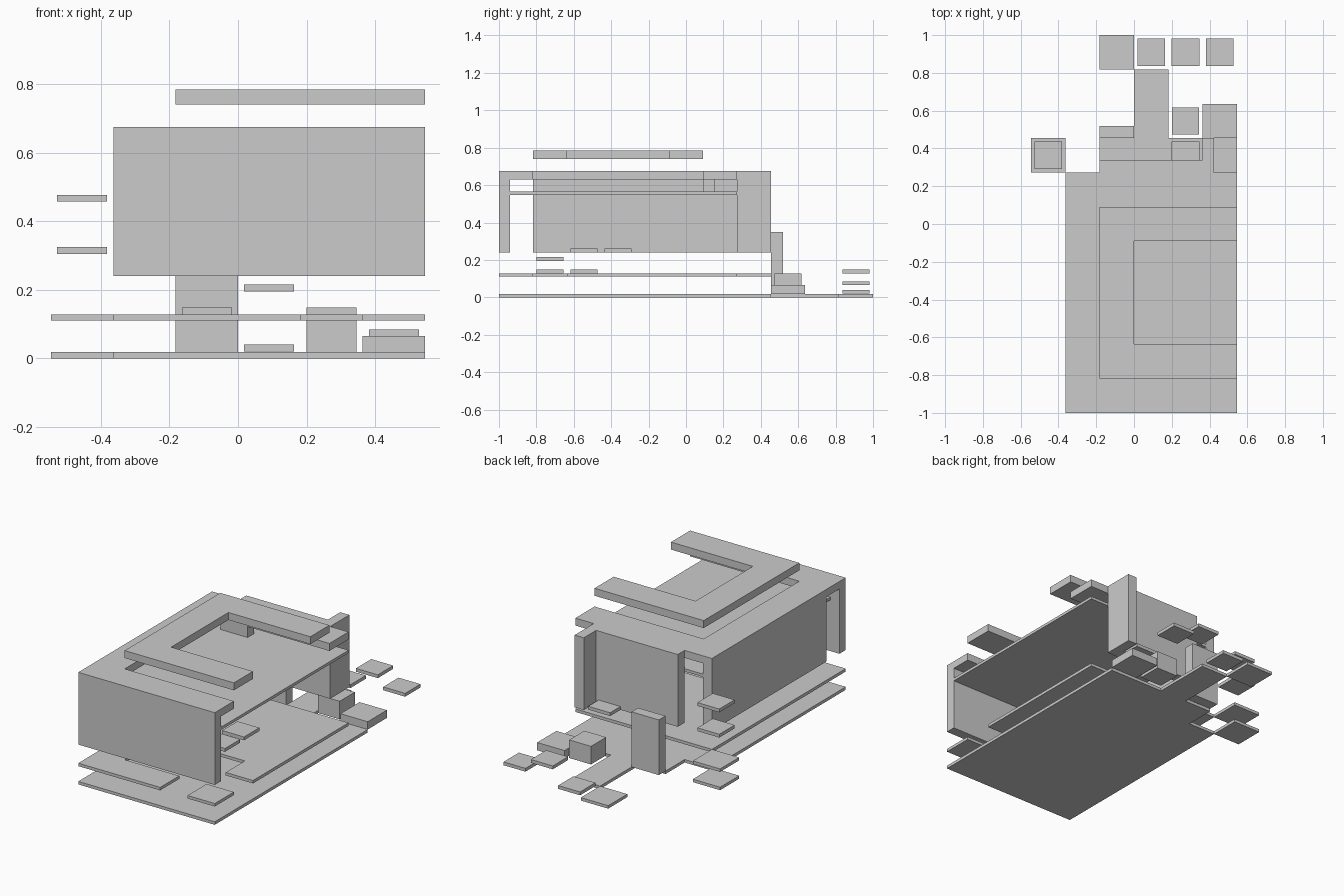
import bpy, bmesh

if "Cube" in bpy.data.objects:
    bpy.data.objects.remove(bpy.data.objects["Cube"])

U = 2 / 11        # grid cell
T = 0.018         # thin slab thickness

grey = bpy.data.materials.new("light_grey")
grey.diffuse_color = (0.6, 0.6, 0.6, 1)
grey.use_nodes = True
grey.node_tree.nodes["Principled BSDF"].inputs["Base Color"].default_value = grey.diffuse_color


def prism(name, outline, z0, z1):
    """Extrude a flat outline (x, y points) from z0 to z1."""
    bm = bmesh.new()
    face = bm.faces.new([bm.verts.new((x, y, z0)) for x, y in outline])
    top = bmesh.ops.extrude_face_region(bm, geom=[face])["geom"]
    for v in top:
        if isinstance(v, bmesh.types.BMVert):
            v.co.z = z1
    bmesh.ops.recalc_face_normals(bm, faces=bm.faces)
    me = bpy.data.meshes.new(name)
    bm.to_mesh(me)
    bm.free()
    me.materials.append(grey)
    ob = bpy.data.objects.new(name, me)
    bpy.context.collection.objects.link(ob)
    return ob


def box(name, x0, x1, y0, y1, z0, z1):
    return prism(name, [(x0, y0), (x1, y0), (x1, y1), (x0, y1)], z0, z1)


def cells(name, outline, z0, z1):
    """Prism whose outline is given in grid cells (column, row)."""
    return prism(name, [((c - 3) * U, r * U - 1) for c, r in outline], z0, z1)


def pad(name, c, r, z, h=0.02):
    """Small square plate inset in a grid cell."""
    x, y, m = (c - 3) * U, r * U - 1, 0.018
    return box(name, x + m, x + U - m, y + m, y + U - m, z, z + h)


# Ground slab with rear porch and path
cells("ground_slab", [(1, 0), (6, 0), (6, 8), (4, 8), (4, 10), (3, 10),
                      (3, 8), (2, 8), (2, 7), (1, 7)], 0, T)
cells("rear_ground_tile", [(2, 10), (3, 10), (3, 11), (2, 11)], 0, T)
for i, z in enumerate((0, 0.11)):
    cells(f"side_tile_{i}", [(0, 7), (1, 7), (1, 8), (0, 8)], z, z + T)

# Lower floor wrapping around the stair opening
cells("lower_floor", [(1, 0), (4, 0), (4, 1), (2, 1), (2, 3), (5, 3),
                      (5, 2), (6, 2), (6, 7), (1, 7)], 0.11, 0.11 + T)
cells("front_corner_tile", [(5, 0), (6, 0), (6, 1), (5, 1)], 0.11, 0.11 + T)

# Walls
X0, X1 = -2 * U, 3 * U
box("front_wall", X0, X1, -1, -0.94, 0.24, 0.675)
box("left_wall", X0, X0 + 0.06, -0.818, 0.273, 0.24, 0.63)
box("back_wall", -U, 0.362, 0.273, 0.338, 0.24, 0.675)
box("back_fin_wall", 0.362, 0.423, 0.273, 0.455, 0.24, 0.675)
box("upper_partition", -U, 0, 0.091, 0.152, 0.565, 0.63)

# Upper floor and the two open-sided roof rings
box("upper_floor", X0 + 0.06, X1, -0.94, 0.273, 0.548, 0.565)
prism("lower_roof", [(X0, -0.94), (X1, -0.94), (X1, -0.818), (-U, -0.818),
                     (-U, 0.091), (X1, 0.091), (X1, 0.273), (X0, 0.273)],
      0.63, 0.675)
cells("upper_roof", [(2, 1), (6, 1), (6, 2), (3, 2), (3, 5), (6, 5),
                     (6, 6), (2, 6)], 0.74, 0.785)

# Rear blocks
box("door_block", -U, 0, 0.455, 0.518, T, 0.35)
box("cube_block", 0.2, 0.345, 0.474, 0.618, T, 0.127)
cells("half_step", [(5, 8), (6, 8), (6, 9), (5, 9)], T, 0.065)

# Small plates: column, row, base height
plates = [(2, 1, 0.128), (2, 2, 0.128), (3, 1, 0.195), (4, 2, 0.24),
          (4, 3, 0.24), (4, 7, 0.24), (0, 7, 0.305), (0, 7, 0.457),
          (3, 10, 0.02), (4, 10, 0.128), (5, 10, 0.065)]
for i, (c, r, z) in enumerate(plates):
    pad(f"plate_{i}", c, r, z)
